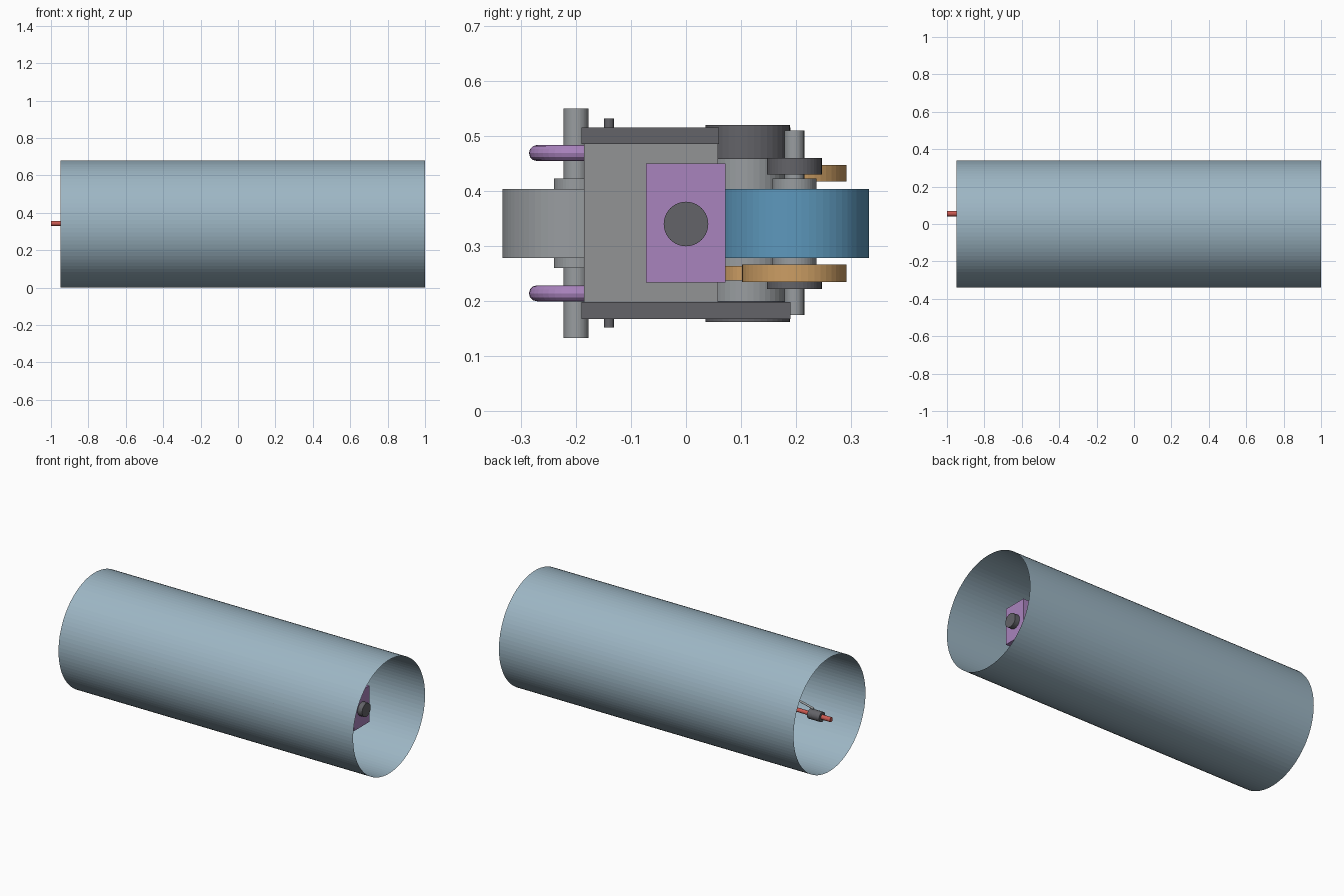
import bpy, bmesh, math
from mathutils import Vector

if "Cube" in bpy.data.objects:
    bpy.data.objects.remove(bpy.data.objects["Cube"])

ZC = 0.34  # height of the pipe axis


def lin(c):
    c /= 255
    return c / 12.92 if c <= 0.04045 else ((c + 0.055) / 1.055) ** 2.4


def material(name, r, g, b):
    m = bpy.data.materials.new(name)
    m.diffuse_color = (lin(r), lin(g), lin(b), 1)
    m.use_nodes = True
    m.node_tree.nodes["Principled BSDF"].inputs["Base Color"].default_value = m.diffuse_color
    return m


PIPE = material("pale blue pipe", 157, 182, 196)
BLUE = material("blue rubber", 93, 152, 188)
GREY = material("body grey", 146, 147, 149)
STEEL = material("steel", 153, 157, 160)
DARK = material("dark grey", 99, 99, 104)
PURPLE = material("purple", 169, 131, 189)
ORANGE = material("orange brass", 204, 158, 100)
RED = material("red cable", 204, 90, 82)


def finish(name, bm, mat):
    me = bpy.data.meshes.new(name)
    bm.to_mesh(me)
    bm.free()
    me.materials.append(mat)
    ob = bpy.data.objects.new(name, me)
    bpy.context.collection.objects.link(ob)
    return ob


def box(name, x, y, z, mat):
    bm = bmesh.new()
    bmesh.ops.create_cube(bm, size=1)
    for v in bm.verts:
        v.co = Vector([(r[0] + r[1]) / 2 + c * (r[1] - r[0]) for r, c in zip((x, y, z), v.co)])
    return finish(name, bm, mat)


def rod(name, a, b, r, mat, seg=32, caps=True):
    a, b = Vector(a), Vector(b)
    bm = bmesh.new()
    bmesh.ops.create_cone(bm, cap_ends=caps, segments=seg, radius1=r, radius2=r, depth=(b - a).length)
    q = Vector((0, 0, 1)).rotation_difference(b - a)
    for v in bm.verts:
        v.co = q @ v.co + (a + b) / 2
    return finish(name, bm, mat)


def disc(name, x, y, z0, z1, r, mat, seg=40):
    return rod(name, (x, y, z0), (x, y, z1), r, mat, seg)


# round belt: circular section swept round a slot-shaped path
def belt(name, xc, x, y, z, r, tube, mat):
    bm = bmesh.new()
    rings = []
    for i in range(42):
        end = 1 if i < 21 else -1
        t = -math.pi / 2 + (i if i < 21 else i - 1) * math.pi / 20
        c, s = math.cos(t), math.sin(t)
        rings.append([bm.verts.new((xc + end * x + c * (r + tube * math.cos(u)),
                                    y + s * (r + tube * math.cos(u)),
                                    z + tube * math.sin(u)))
                      for u in [k * math.pi / 6 for k in range(12)]])
    for i in range(42):
        p, q = rings[i], rings[(i + 1) % 42]
        for k in range(12):
            bm.faces.new((p[k], q[k], q[(k + 1) % 12], p[(k + 1) % 12]))
    bmesh.ops.recalc_face_normals(bm, faces=bm.faces)
    return finish(name, bm, mat)


# open, single-skin pipe
rod("pipe", (-0.95, 0, ZC), (1, 0, ZC), 0.34, PIPE, 96, False)

# chassis: bottom plate, top plate notched beside the front motor, core
box("bottom_plate", (-0.5, 0.66), (-0.19, 0.19), (0.167, 0.198), DARK)
box("top_plate", (-0.5, 0.66), (-0.19, 0.06), (0.485, 0.515), DARK)
box("top_plate_side", (-0.5, 0.2), (0.06, 0.19), (0.485, 0.515), DARK)
box("core", (-0.14, 0.32), (-0.09, 0.03), (0.198, 0.485), GREY)

XM = 0.08  # middle of the chassis
for s, end in ((1, "front"), (-1, "rear")):
    def px(d):
        return XM + s * d
    box(end + "_panel", sorted((px(0.54), px(0.57))), (-0.185, 0.058), (0.198, 0.485), GREY)
    # idler wheel on the left
    x = px(0.39)
    disc(end + "_idler_wheel", x, -0.2, 0.278, 0.404, 0.134, STEEL, 64)
    disc(end + "_idler_hub", x, -0.2, 0.26, 0.423, 0.04, STEEL)
    disc(end + "_idler_axle", x, -0.2, 0.133, 0.55, 0.0225, STEEL)
    disc(end + "_pin", px(0.5), -0.14, 0.152, 0.532, 0.009, DARK, 20)
    for z in (0.213, 0.468):
        disc(end + "_belt_pulley", x, -0.2, z - 0.013, z + 0.013, 0.07, DARK)
    # driven wheel on the right
    x = px(0.39)
    disc(end + "_drive_wheel", x, 0.197, 0.278, 0.404, 0.136, BLUE, 64)
    disc(end + "_drive_hub", x, 0.197, 0.265, 0.423, 0.04, STEEL)
    disc(end + "_drive_axle", x, 0.197, 0.175, 0.51, 0.018, STEEL)
    # motor with dark end caps
    disc(end + "_motor", px(0.18), 0.112, 0.2, 0.46, 0.07, STEEL)
    disc(end + "_motor_cap_top", px(0.18), 0.112, 0.458, 0.52, 0.077, DARK)
    disc(end + "_motor_cap_bottom", px(0.18), 0.112, 0.162, 0.2, 0.077, DARK)
    # front wheel geared below, rear wheel geared above
    disc(end + "_lower_pulley", x, 0.197, 0.222, 0.235, 0.05, DARK)
    disc(end + "_upper_pulley", x, 0.197, 0.43, 0.46, 0.05, DARK)
    z0, z1 = (0.235, 0.266) if s > 0 else (0.417, 0.447)
    disc(end + "_gear", x, 0.197, z0, z1, 0.095, ORANGE, 48)
    disc(end + "_pinion", px(0.27), 0.115, z0 + 0.002, z1 - 0.002, 0.05, ORANGE)

for z in (0.214, 0.469):
    belt("side_belt", XM, 0.39, -0.2, z, 0.071, 0.0145, PURPLE)

# camera at the front
box("camera_box", (0.7, 0.82), (-0.073, 0.072), (0.234, 0.45), PURPLE)
box("camera_mount", (0.65, 0.71), (-0.04, 0.04), (0.29, 0.39), DARK)
rod("camera_lens", (0.81, 0, ZC), (0.85, 0, ZC), 0.0405, DARK, 40)

# tether at the rear
rod("tether_cable", (-1, 0.055, 0.343), (-0.9, 0.055, 0.343), 0.014, RED, 20)
rod("inner_cable", (-0.9, 0.055, 0.343), (-0.48, 0.055, 0.343), 0.012, RED, 20)
rod("connector", (-0.94, 0.055, 0.343), (-0.86, 0.055, 0.343), 0.029, DARK)
rod("strain_wire", (-0.48, 0.05, 0.47), (-0.88, 0.05, 0.375), 0.006, STEEL, 12)
